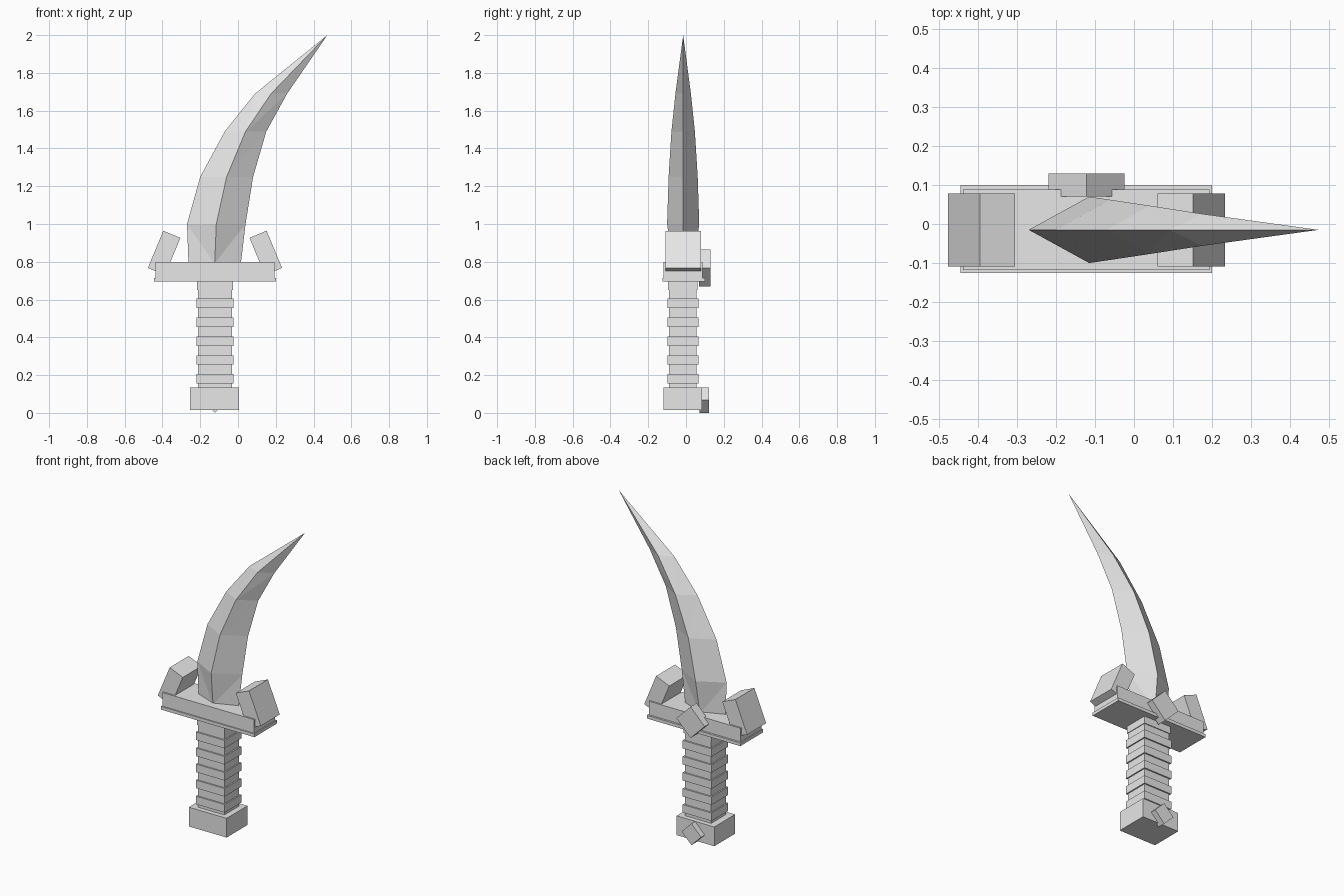
import bpy, bmesh
from math import radians
from mathutils import Matrix, Vector

old = bpy.data.objects.get("Cube")
if old:
    bpy.data.objects.remove(old, do_unlink=True)

grey = bpy.data.materials.new("light grey")
grey.use_nodes = True
grey.diffuse_color = (0.8, 0.8, 0.8, 1)
grey.node_tree.nodes["Principled BSDF"].inputs["Base Color"].default_value = (0.8, 0.8, 0.8, 1)

MID_X, MID_Y = -0.122, -0.015   # axis of the handle


def add_object(name, bm):
    bmesh.ops.recalc_face_normals(bm, faces=bm.faces)
    mesh = bpy.data.meshes.new(name)
    bm.to_mesh(mesh)
    bm.free()
    mesh.materials.append(grey)
    obj = bpy.data.objects.new(name, mesh)
    bpy.context.collection.objects.link(obj)
    return obj


def box(name, center, size, tilt=0):
    """Box turned by tilt degrees about the front-back axis."""
    bm = bmesh.new()
    matrix = (Matrix.Translation(center) @ Matrix.Rotation(radians(tilt), 4, "Y")
              @ Matrix.Diagonal((*size, 1)))
    bmesh.ops.create_cube(bm, size=1, matrix=matrix)
    return add_object(name, bm)


# Pommel and grip with raised bands
box("pommel", (-0.125, -0.017, 0.075), (0.26, 0.205, 0.12))
box("grip", (MID_X, -0.017, 0.415), (0.182, 0.146, 0.57))
for i in range(5):
    box(f"grip_band_{i + 1}", (MID_X, -0.017, 0.18 + i * 0.1), (0.198, 0.164, 0.05))
box("grip_collar", (MID_X, -0.017, 0.675), (0.19, 0.156, 0.05))

# Guard: wide thin plate below a slightly smaller block
box("guard_plate", (MID_X, -0.0125, 0.705), (0.645, 0.225, 0.02))
box("guard_block", (MID_X, -0.015, 0.757), (0.632, 0.206, 0.086))

# Slanted prongs at both ends of the guard
for name, side in (("right_prong", -1), ("left_prong", 1)):
    box(name, (MID_X + side * 0.269, MID_Y, 0.847), (0.098, 0.187, 0.213), -side * 22.6)

# Diamond studs on the back
box("guard_stud", (MID_X, 0.1, 0.768), (0.138, 0.06, 0.138), 45)
box("pommel_stud", (MID_X, 0.096, 0.067), (0.095, 0.05, 0.095), 45)

# Curved blade: left edge x, right edge x, height, half thickness
stations = [
    (-0.262, 0.015, 0.79, 0.055),
    (-0.27, 0.04, 1.0, 0.085),
    (-0.2, 0.08, 1.25, 0.077),
    (-0.07, 0.15, 1.49, 0.062),
    (0.09, 0.26, 1.69, 0.041),
]
bm = bmesh.new()
rings = []
for x0, x1, z, t in stations:
    mid = (x0 + x1) / 2
    points = ((x0, MID_Y), (mid, MID_Y - t), (x1, MID_Y), (mid, MID_Y + t))
    rings.append([bm.verts.new((x, y, z)) for x, y in points])
tip = bm.verts.new((0.473, MID_Y, 2.0))
bm.faces.new(rings[0])
for low, high in zip(rings, rings[1:]):
    for i in range(4):
        j = (i + 1) % 4
        edge, ridge = (i, j) if i % 2 == 0 else (j, i)
        bm.faces.new((low[edge], low[ridge], high[edge]))
        bm.faces.new((low[ridge], high[ridge], high[edge]))
for i in range(4):
    bm.faces.new((rings[-1][i], rings[-1][(i + 1) % 4], tip))
add_object("blade", bm)
